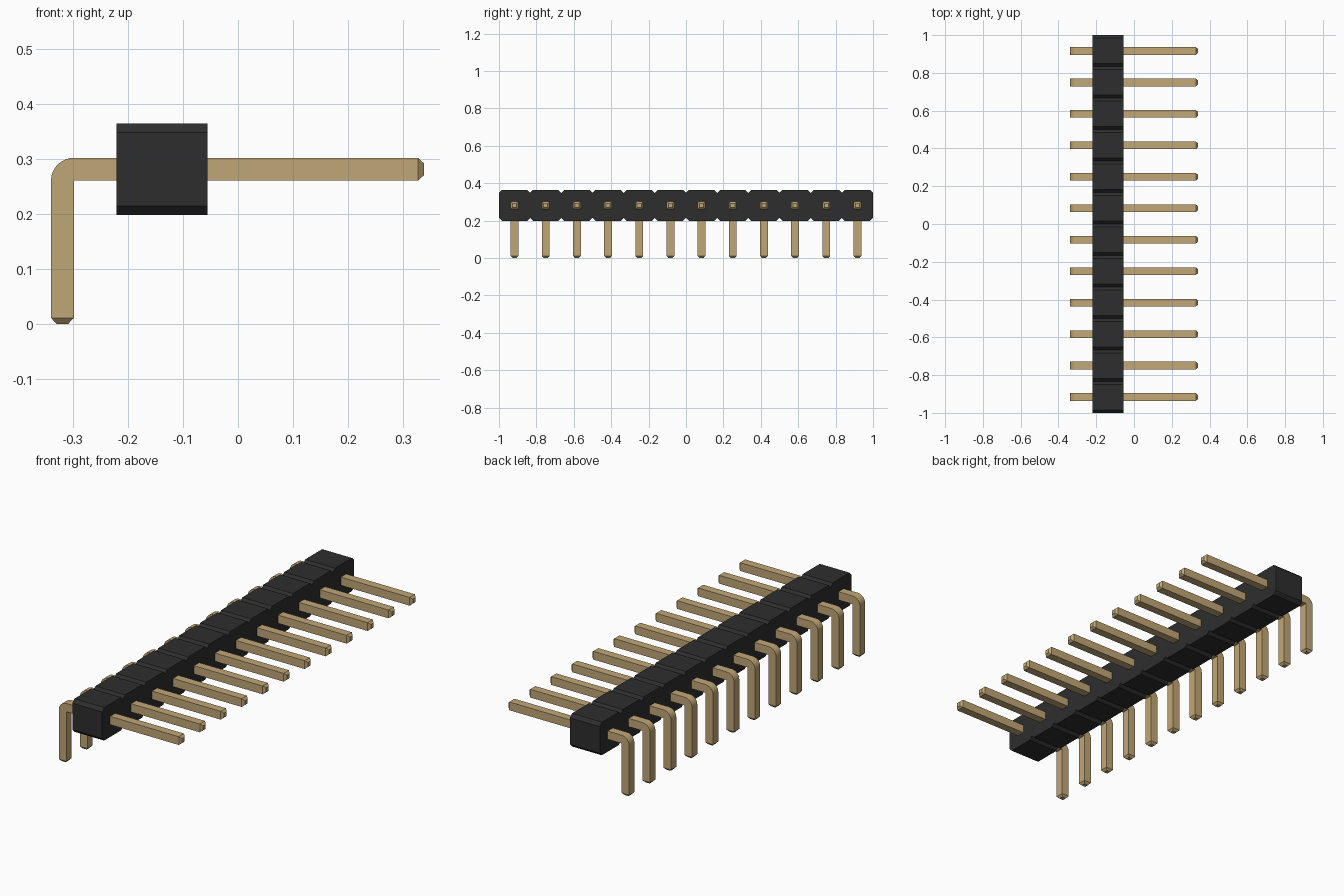
import bpy
import bmesh
from math import sin, cos, pi, radians
from mathutils import Vector

cube = bpy.data.objects.get("Cube")
if cube:
    bpy.data.objects.remove(cube, do_unlink=True)

COUNT = 12
PITCH = 2 / COUNT
AXIS_Z = 0.281     # height of the horizontal pin axis
T = 0.0415         # pin thickness


def material(name, rgb, roughness):
    m = bpy.data.materials.new(name)
    m.use_nodes = True
    m.diffuse_color = (*rgb, 1)
    bsdf = m.node_tree.nodes["Principled BSDF"]
    bsdf.inputs["Base Color"].default_value = (*rgb, 1)
    bsdf.inputs["Roughness"].default_value = roughness
    return m


def finish(name, bm, mat):
    bmesh.ops.remove_doubles(bm, verts=bm.verts, dist=1e-5)
    bmesh.ops.recalc_face_normals(bm, faces=bm.faces)
    mesh = bpy.data.meshes.new(name)
    bm.to_mesh(mesh)
    bm.free()
    mesh.materials.append(mat)
    obj = bpy.data.objects.new(name, mesh)
    bpy.context.collection.objects.link(obj)
    return obj


black = material("black plastic", (0.027, 0.027, 0.027), 0.6)
gold = material("gold metal", (0.53, 0.385, 0.18), 0.5)

# Housing: a row of chamfered blocks, one outline extruded along x
X0, X1, Z0, Z1, CH = -0.221, -0.055, 0.198, 0.364, 0.016
upper, lower = [], []
for i in range(COUNT):
    a = -1 + i * PITCH
    b = a + PITCH
    for line, edge, s in ((upper, Z1, -CH), (lower, Z0, CH)):
        line += [(a, edge + s), (a + CH, edge), (b - CH, edge)]
upper.append((1, Z1 - CH))
lower.append((1, Z0 + CH))

bm = bmesh.new()
face = bm.faces.new([bm.verts.new((X0, y, z)) for y, z in upper + lower[::-1]])
ext = bmesh.ops.extrude_face_region(bm, geom=[face])
bmesh.ops.translate(bm, vec=(X1 - X0, 0, 0),
                    verts=[v for v in ext["geom"] if isinstance(v, bmesh.types.BMVert)])
finish("housing", bm, black)

# Pin: square sections from the lower tip, round the bend, to the far tip
# Each section is (inner point, outer point, half width along y)
TIP, INSET, LEFT, RIGHT = 0.011, 0.01, -0.34, 0.338
bottom, top = AXIS_Z - T / 2, AXIS_Z + T / 2
corner = Vector((LEFT + T, 0, bottom))
sections = [
    (Vector((LEFT + T - INSET, 0, 0)), Vector((LEFT + INSET, 0, 0)), T / 2 - INSET),
    (Vector((LEFT + T, 0, TIP)), Vector((LEFT, 0, TIP)), T / 2),
]
BEND = 8
for k in range(BEND + 1):
    ang = pi / 2 * k / BEND
    sections.append((corner, corner + T * Vector((-cos(ang), 0, sin(ang))), T / 2))
sections += [
    (Vector((RIGHT - TIP, 0, bottom)), Vector((RIGHT - TIP, 0, top)), T / 2),
    (Vector((RIGHT, 0, bottom + INSET)), Vector((RIGHT, 0, top - INSET)), T / 2 - INSET),
]

bm = bmesh.new()
rings = []
for inner, outer, h in sections:
    side = Vector((0, h, 0))
    rings.append([bm.verts.new(p) for p in
                  (inner - side, inner + side, outer + side, outer - side)])
for r, s in zip(rings, rings[1:]):
    for j in range(4):
        n = (j + 1) % 4
        bm.faces.new((r[j], r[n], s[n], s[j]))
bm.faces.new(rings[0])
bm.faces.new(rings[-1])
first = finish("pin_1", bm, gold)

bpy.ops.object.select_all(action="DESELECT")
first.select_set(True)
bpy.context.view_layer.objects.active = first
bpy.ops.object.shade_smooth_by_angle(angle=radians(20))

# Repeat the pin along the row
for i in range(COUNT):
    pin = first
    if i:
        pin = first.copy()
        pin.name = f"pin_{i + 1}"
        bpy.context.collection.objects.link(pin)
    pin.location.y = -1 + (i + 0.5) * PITCH
